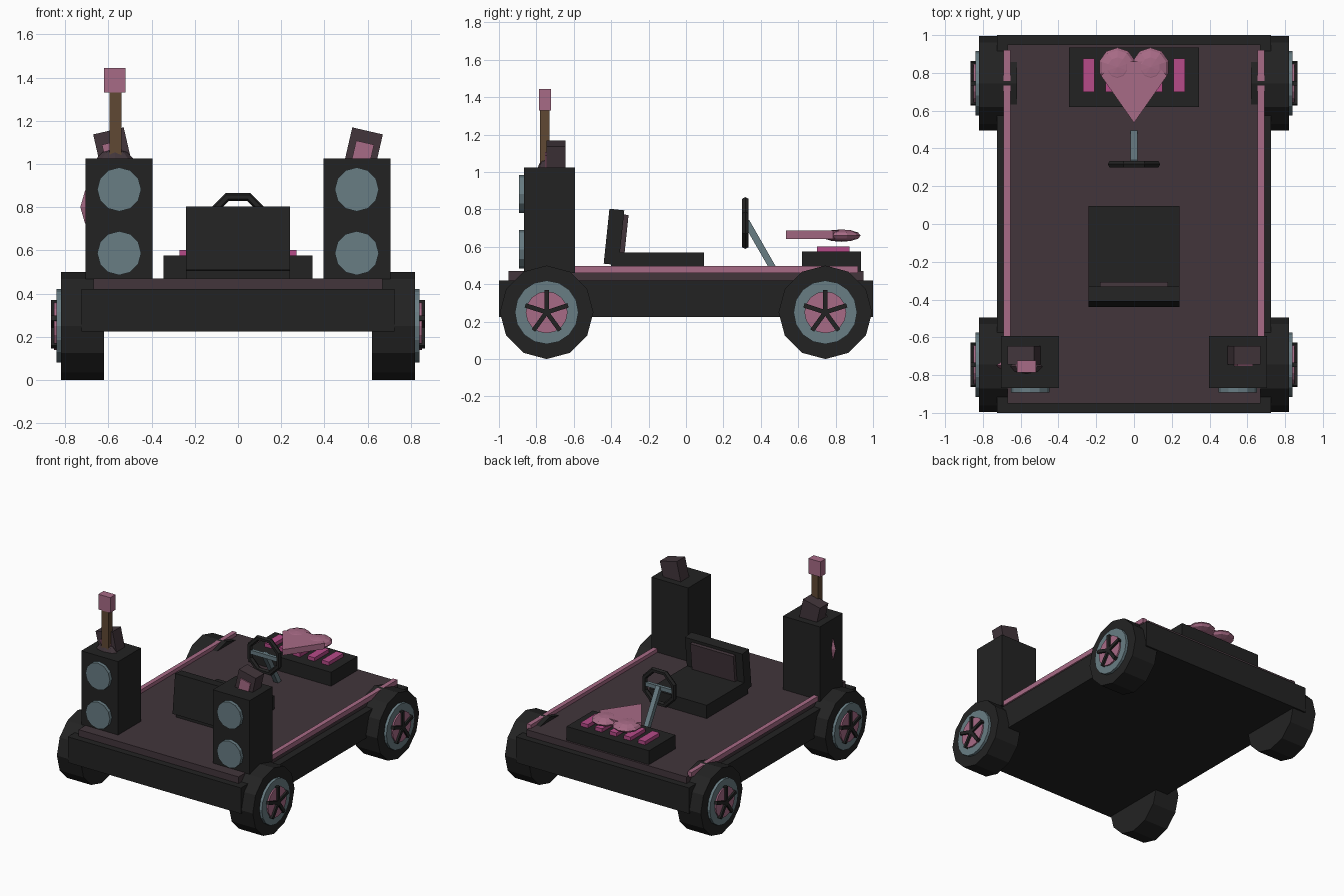
import bpy, bmesh, math
from mathutils import Matrix, Vector

if "Cube" in bpy.data.objects:
    bpy.data.objects.remove(bpy.data.objects["Cube"])


def mat(name, r, g, b):
    m = bpy.data.materials.new(name)
    m.diffuse_color = (r, g, b, 1)
    m.use_nodes = True
    m.node_tree.nodes["Principled BSDF"].inputs["Base Color"].default_value = m.diffuse_color
    return m


BLACK = mat("near_black", 0.0165, 0.0165, 0.0165)
PLUM = mat("dark_plum", 0.054, 0.036, 0.044)
PINK = mat("dusty_pink", 0.39, 0.147, 0.24)
MAGENTA = mat("magenta", 0.47, 0.07, 0.25)
STEEL = mat("steel_blue", 0.14, 0.205, 0.23)
BROWN = mat("wood_brown", 0.115, 0.065, 0.034)


def finish(name, bm, m):
    bmesh.ops.recalc_face_normals(bm, faces=bm.faces)
    me = bpy.data.meshes.new(name)
    bm.to_mesh(me)
    bm.free()
    me.materials.append(m)
    ob = bpy.data.objects.new(name, me)
    bpy.context.collection.objects.link(ob)
    return ob


def box(name, x, y, z, m, axis='X', deg=0):
    """Box from (min, max) ranges, turned about its centre."""
    bm = bmesh.new()
    c = Vector([(a + b) / 2 for a, b in (x, y, z)])
    size = [b - a for a, b in (x, y, z)]
    mx = Matrix.Translation(c) @ Matrix.Rotation(math.radians(deg), 4, axis) @ Matrix.Diagonal((*size, 1))
    bmesh.ops.create_cube(bm, size=1, matrix=mx)
    return finish(name, bm, m)


def disc(name, c, r, depth, axis, m, sides=12):
    """Cylinder centred at c along X or Y."""
    bm = bmesh.new()
    rot = Matrix.Rotation(math.pi / 2, 4, 'Y' if axis == 'X' else 'X')
    bmesh.ops.create_cone(bm, cap_ends=True, segments=sides, radius1=r, radius2=r,
                          depth=depth, matrix=Matrix.Translation(c) @ rot)
    return finish(name, bm, m)


def blob(name, c, radii, m, u=10, v=6):
    bm = bmesh.new()
    bmesh.ops.create_uvsphere(bm, u_segments=u, v_segments=v, radius=1,
                              matrix=Matrix.Translation(c) @ Matrix.Diagonal((*radii, 1)))
    return finish(name, bm, m)


def span(s, a, b):
    return tuple(sorted((s * a, s * b)))


# Chassis and deck
box("chassis", (-.725, .725), (-1, 1), (.225, .42), BLACK)
box("deck", (-.67, .67), (-.95, .95), (.41, .47), PLUM)

for s, side in ((-1, "left"), (1, "right")):
    box(side + "_rail", span(s, .655, .69), (-.6, .92), (.46, .497), PINK)

    # Wheels with hub discs and five spokes
    for y, end in ((-.745, "front"), (.745, "rear")):
        n = f"{side}_{end}_"
        disc(n + "tyre", (s * .72, y, .25), .25, .2, 'X', BLACK)
        disc(n + "rim", (s * .79, y, .25), .17, .1, 'X', STEEL, 16)
        disc(n + "hub", (s * .80, y, .25), .112, .102, 'X', PINK, 16)
        bm = bmesh.new()
        for k in range(5):
            mx = (Matrix.Translation((s * .85, y, .25)) @ Matrix.Rotation(k * math.tau / 5, 4, 'X')
                  @ Matrix.Translation((0, 0, .06)) @ Matrix.Diagonal((.03, .024, .12, 1)))
            bmesh.ops.create_cube(bm, size=1, matrix=mx)
        finish(n + "spokes", bm, BLACK)

    # Speaker towers
    box(side + "_speaker", span(s, .397, .705), (-.867, -.593), (.46, 1.025), BLACK)
    for z, lvl in ((.882, "upper"), (.587, "lower")):
        disc(f"{side}_{lvl}_cone", (s * .55, -.875, z), .102, .036, 'Y', STEEL)

    # Tilted box with a pink front panel on each tower
    box(side + "_top_box", span(s, .51, .655), (-.745, -.645), (1.0, 1.155), PLUM, 'Y', s * 13)
    box(side + "_top_panel", span(s, .535, .62), (-.753, -.74), (1.0, 1.1), PINK, 'Y', s * 13)

# Instrument standing in the left tower
blob("instrument_lower_body", (-.57, -.75, .80), (.16, .05, .15), PINK, 8, 6)
blob("instrument_upper_body", (-.57, -.755, .95), (.115, .05, .12), PLUM, 8, 6)
box("instrument_neck", (-.595, -.54), (-.78, -.73), (1.0, 1.34), BROWN)
box("instrument_head", (-.62, -.52), (-.785, -.722), (1.33, 1.445), PINK)

# Seat
box("seat_cushion", (-.24, .24), (-.40, .095), (.47, .57), BLACK)
box("seat_back", (-.24, .24), (-.425, -.345), (.505, .80), BLACK, 'X', -6)
box("seat_back_pad", (-.18, .18), (-.345, -.318), (.56, .772), PLUM, 'X', -6)

# Rear console with keys
box("console", (-.345, .345), (.62, .935), (.465, .575), BLACK)
for i in range(5):
    x = -.24 + .12 * i
    box(f"key_{i + 1}", (x - .03, x + .03), (.70, .875), (.57, .602), MAGENTA)

# Heart: two flattened lobes and a wedge
for s, side in ((-1, "left"), (1, "right")):
    blob(side + "_heart_lobe", (s * .088, .83, .66), (.1, .104, .033), PINK)
bm = bmesh.new()
tri = [bm.verts.new(p) for p in ((0, .535, .643), (.175, .785, .643), (.1, .86, .643),
                                 (-.1, .86, .643), (-.175, .785, .643))]
face = bm.faces.new(tri)
ext = bmesh.ops.extrude_face_region(bm, geom=[face])
bmesh.ops.translate(bm, vec=(0, 0, .044), verts=[v for v in ext["geom"] if isinstance(v, bmesh.types.BMVert)])
finish("heart_wedge", bm, PINK)

# Steering wheel: octagonal ring, crossbar and column
bm = bmesh.new()
rings = []
for i in range(8):
    a = math.tau * (i + .5) / 8
    ring = []
    for j in range(6):
        b = math.tau * j / 6
        r = .13 + .02 * math.cos(b)
        ring.append(bm.verts.new((r * math.cos(a), .317 + .02 * math.sin(b), .727 + r * math.sin(a))))
    rings.append(ring)
for i in range(8):
    p, q = rings[i], rings[(i + 1) % 8]
    for j in range(6):
        k = (j + 1) % 6
        bm.faces.new((p[j], p[k], q[k], q[j]))
finish("steering_ring", bm, BLACK)
box("steering_crossbar", (-.115, .115), (.305, .33), (.712, .742), STEEL)
bottom, top = Vector((0, .485, .45)), Vector((0, .322, .735))
d = top - bottom
bm = bmesh.new()
bmesh.ops.create_cube(bm, size=1, matrix=Matrix.Translation((top + bottom) / 2)
                      @ Matrix.Rotation(math.atan2(-d.y, d.z), 4, 'X')
                      @ Matrix.Diagonal((.036, .036, d.length, 1)))
finish("steering_column", bm, STEEL)
